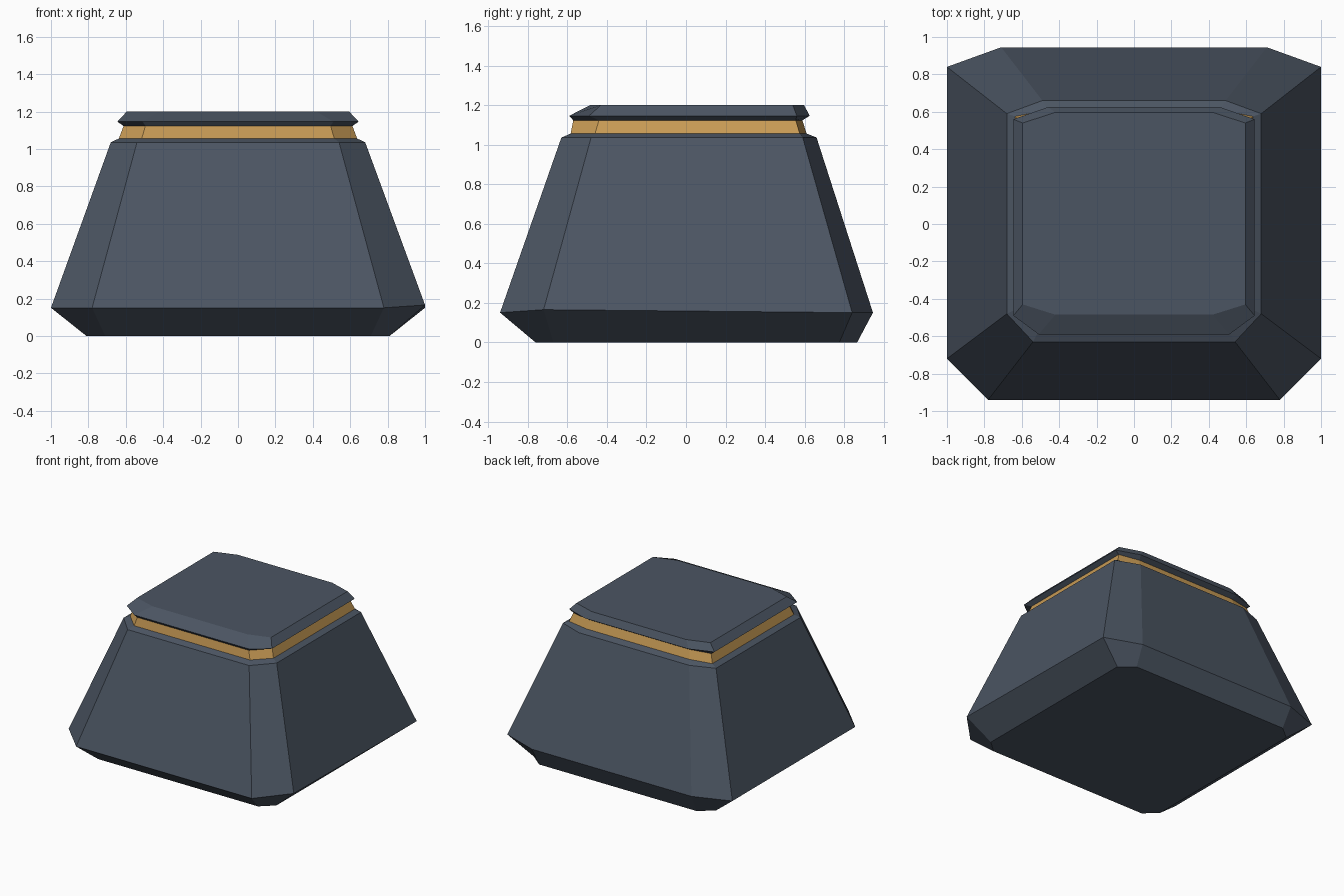
import bpy
import bmesh

if "Cube" in bpy.data.objects:
    bpy.data.objects.remove(bpy.data.objects["Cube"])


def material(name, rgb):
    m = bpy.data.materials.new(name)
    m.diffuse_color = (*rgb, 1)
    m.use_nodes = True
    m.node_tree.nodes["Principled BSDF"].inputs["Base Color"].default_value = m.diffuse_color
    return m


slate = material("dark slate", (0.071, 0.091, 0.123))
gold = material("muted gold", (0.578, 0.328, 0.091))


def ring(z, w, front_x, front_y, side_front, side_back, back_x, back_y):
    """Chamfered rectangle, mirrored across x, counter-clockwise from above."""
    half = [(front_x, front_y), (w, side_front), (w, side_back), (back_x, back_y)]
    return [(x, y, z) for x, y in half] + [(-x, y, z) for x, y in reversed(half)]


def loft(name, rings, mats, band=None):
    bm = bmesh.new()
    loops = [[bm.verts.new(p) for p in r] for r in rings]
    bm.faces.new(loops[0][::-1])
    bm.faces.new(loops[-1])
    for k, (a, b) in enumerate(zip(loops, loops[1:])):
        for i in range(8):
            j = (i + 1) % 8
            f = bm.faces.new((a[i], a[j], b[j], b[i]))
            f.material_index = 1 if k == band else 0
    me = bpy.data.meshes.new(name)
    bm.to_mesh(me)
    bm.free()
    for m in mats:
        me.materials.append(m)
    ob = bpy.data.objects.new(name, me)
    bpy.context.collection.objects.link(ob)
    return ob


# Tapered body, gold neck band and bevelled cap in one continuous shell
rim = ring(0.151, 1.0, 0.78, -0.94, -0.72, 0.84, 0.71, 0.945)
rim[1] = (1.0, -0.72, 0.166)  # slightly raised front right corner
loft("tapered_pedestal", [
    ring(0.0, 0.81, 0.71, -0.76, -0.67, 0.775, 0.70, 0.865),
    rim,
    ring(1.036, 0.68, 0.54, -0.63, -0.48, 0.59, 0.49, 0.66),
    ring(1.056, 0.637, 0.515, -0.583, -0.46, 0.575, 0.46, 0.61),
    ring(1.123, 0.612, 0.495, -0.57, -0.44, 0.555, 0.44, 0.588),
    ring(1.146, 0.645, 0.51, -0.59, -0.49, 0.56, 0.46, 0.625),
    ring(1.2, 0.595, 0.42, -0.485, -0.43, 0.54, 0.42, 0.597),
], [slate, gold], band=3)
